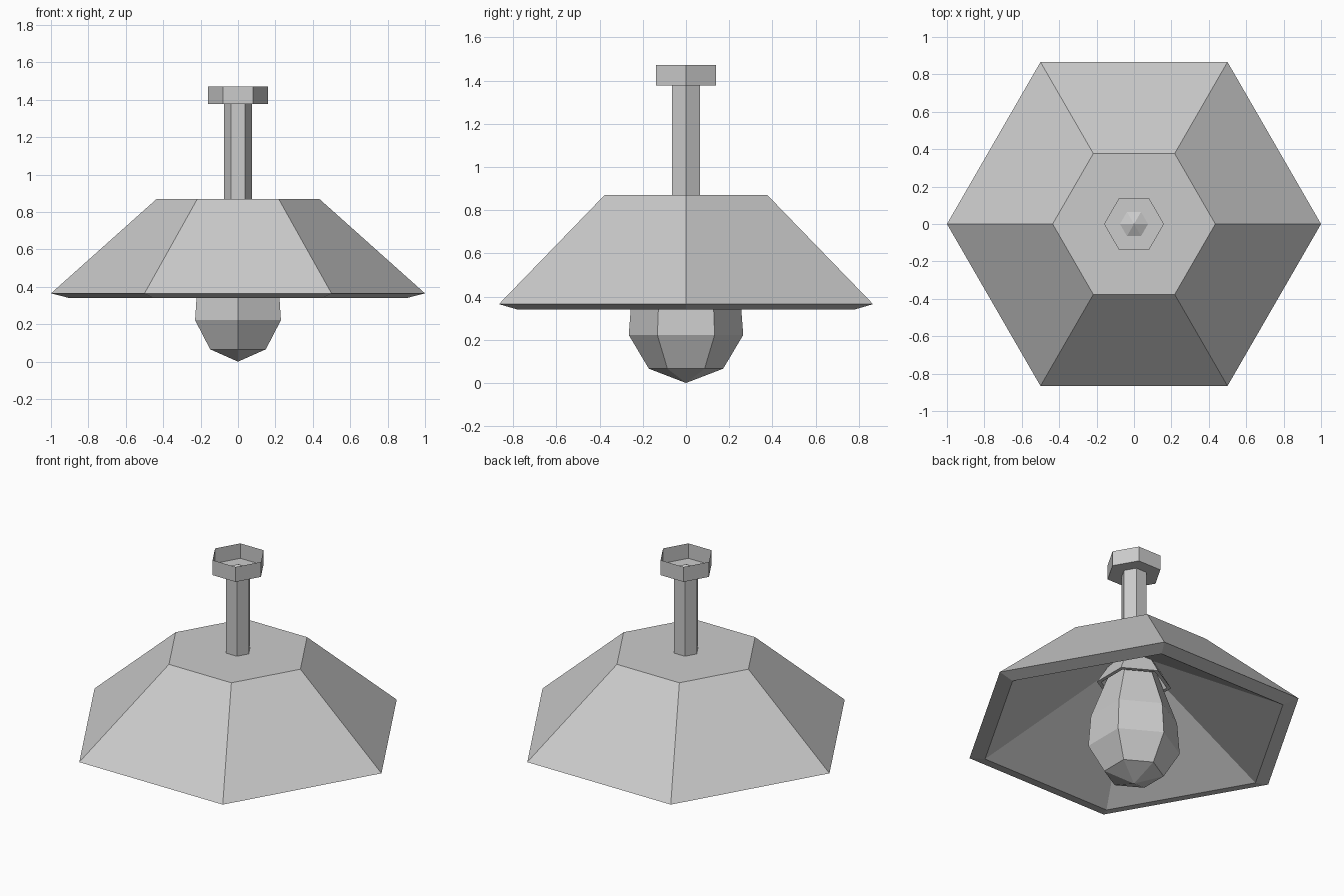
import bpy, bmesh, math

cube = bpy.data.objects.get("Cube")
if cube:
    bpy.data.objects.remove(cube, do_unlink=True)

grey = bpy.data.materials.new("light grey")
colour = (0.6, 0.6, 0.6, 1)
grey.diffuse_color = colour
grey.use_nodes = True
grey.node_tree.nodes["Principled BSDF"].inputs["Base Color"].default_value = colour


def lathe(name, profile, turn=0.0, sides=6):
    """Sweep (radius, height) points into a flat-sided part; radius 0 is a tip."""
    bm = bmesh.new()
    rings = []
    for r, z in profile:
        count = sides if r else 1
        rings.append([bm.verts.new((r * math.cos(turn + math.tau * i / sides),
                                    r * math.sin(turn + math.tau * i / sides), z))
                      for i in range(count)])
    for a, b in zip(rings, rings[1:]):
        for i in range(sides):
            j = (i + 1) % sides
            quad = [a[i % len(a)], a[j % len(a)], b[j % len(b)], b[i % len(b)]]
            bm.faces.new(list(dict.fromkeys(quad)))
    bmesh.ops.recalc_face_normals(bm, faces=bm.faces)
    mesh = bpy.data.meshes.new(name)
    bm.to_mesh(mesh)
    bm.free()
    mesh.materials.append(grey)
    obj = bpy.data.objects.new(name, mesh)
    bpy.context.collection.objects.link(obj)
    return obj


# Shade with a flat top, a bevelled rim and a pyramid-shaped hollow
lathe("shade", [(0, 0.87), (0.435, 0.87), (1, 0.365), (0.905, 0.341), (0, 0.85)])

# Hanging stem with a pointed end inside the ceiling cup
lathe("stem", [(0.075, 0.86), (0.075, 1.38), (0, 1.415)])

# Open ceiling cup
lathe("ceiling_cup", [(0, 1.378), (0.16, 1.378), (0.16, 1.472)])

# Flared socket under the shade
lathe("socket", [(0.13, 0.79), (0.215, 0.65), (0.19, 0.65), (0.13, 0.74)], turn=math.pi / 6)

# Faceted bulb
lathe("bulb", [(0, 0), (0.172, 0.066), (0.265, 0.222), (0.25, 0.42), (0.165, 0.65), (0.13, 0.74)],
      turn=math.pi / 6)
